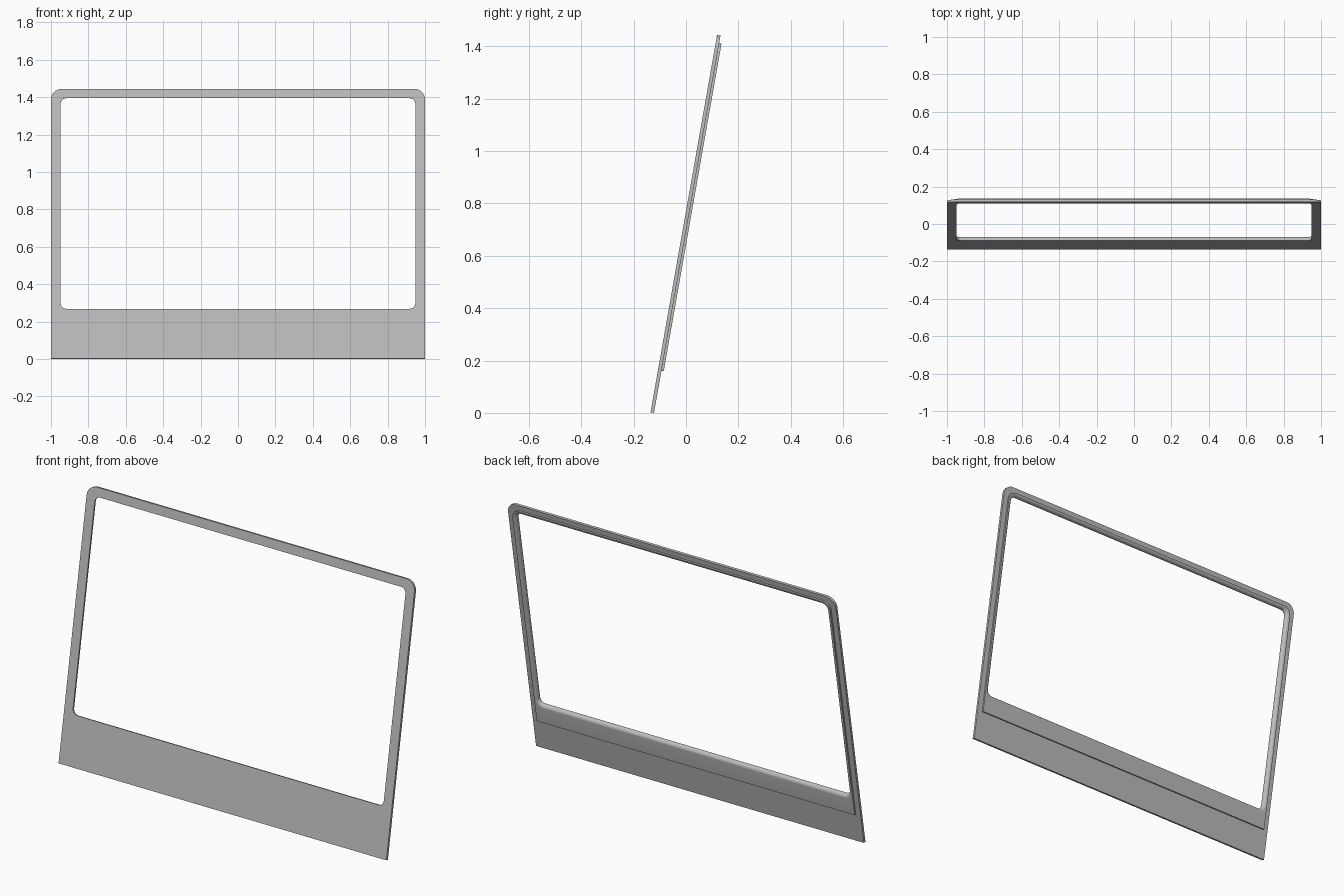
import bpy, bmesh
from math import sin, cos, pi, radians
from mathutils import Matrix

cube = bpy.data.objects.get("Cube")
if cube:
    bpy.data.objects.remove(cube, do_unlink=True)

TILT = radians(10)
FRONT, TOTAL = 0.0135, 0.0225      # depth of front panel, depth with rear lip
FILLET = 0.018                     # rounding of the opening's rear edge
CORNER_STEPS, FILLET_STEPS = 8, 6


def outline(half_w, low, high, r_low, r_high):
    """Rounded rectangle as (x, height) points, counter-clockwise."""
    pts = []
    corners = [(1, high, -1, r_high), (-1, high, -1, r_high),
               (-1, low, 1, r_low), (1, low, 1, r_low)]
    for quarter, (side, edge, inward, r) in enumerate(corners):
        for i in range(CORNER_STEPS + 1):
            a = (quarter + i / CORNER_STEPS) * pi / 2
            pts.append((side * (half_w - r) + r * cos(a), edge + inward * r + r * sin(a)))
    return pts


def opening(grow):
    return outline(0.948 + grow, 0.27 - grow, 1.414 + grow, 0.03 + grow, 0.03 + grow)


# Cross-section of the frame, as outlines at successive depths
panel = outline(1.0, 0, 1.463, 0, 0.055)
lip = outline(0.97, 0.163, 1.433, 0, 0.045)
rings = [(panel, 0), (panel, FRONT), (lip, FRONT), (lip, TOTAL)]
for i in range(FILLET_STEPS + 1):
    a = i / FILLET_STEPS * pi / 2
    rings.append((opening(FILLET * (1 - sin(a))), TOTAL - FILLET * (1 - cos(a))))
rings.append((opening(0), 0))

# Bridge the outlines into one closed frame
bm = bmesh.new()
loops = [[bm.verts.new((x, depth, h)) for x, h in pts] for pts, depth in rings]
for a, b in zip(loops, loops[1:] + loops[:1]):
    for i in range(len(a)):
        j = (i + 1) % len(a)
        bm.faces.new((a[i], a[j], b[j], b[i]))
bmesh.ops.remove_doubles(bm, verts=bm.verts, dist=0.00001)
bmesh.ops.recalc_face_normals(bm, faces=bm.faces)

# Lean the frame back and stand it on the ground
bm.transform(Matrix.Translation((0, -0.1355, FRONT * sin(TILT))) @ Matrix.Rotation(-TILT, 4, 'X'))
mesh = bpy.data.meshes.new("screen_frame")
bm.to_mesh(mesh)
bm.free()

grey = bpy.data.materials.new("grey")
grey.use_nodes = True
colour = (0.5, 0.5, 0.5, 1)
grey.diffuse_color = colour
grey.node_tree.nodes["Principled BSDF"].inputs["Base Color"].default_value = colour
mesh.materials.append(grey)

frame = bpy.data.objects.new("screen_frame", mesh)
bpy.context.collection.objects.link(frame)
bpy.ops.object.select_all(action='DESELECT')
frame.select_set(True)
bpy.context.view_layer.objects.active = frame
bpy.ops.object.shade_smooth_by_angle(angle=radians(30))
